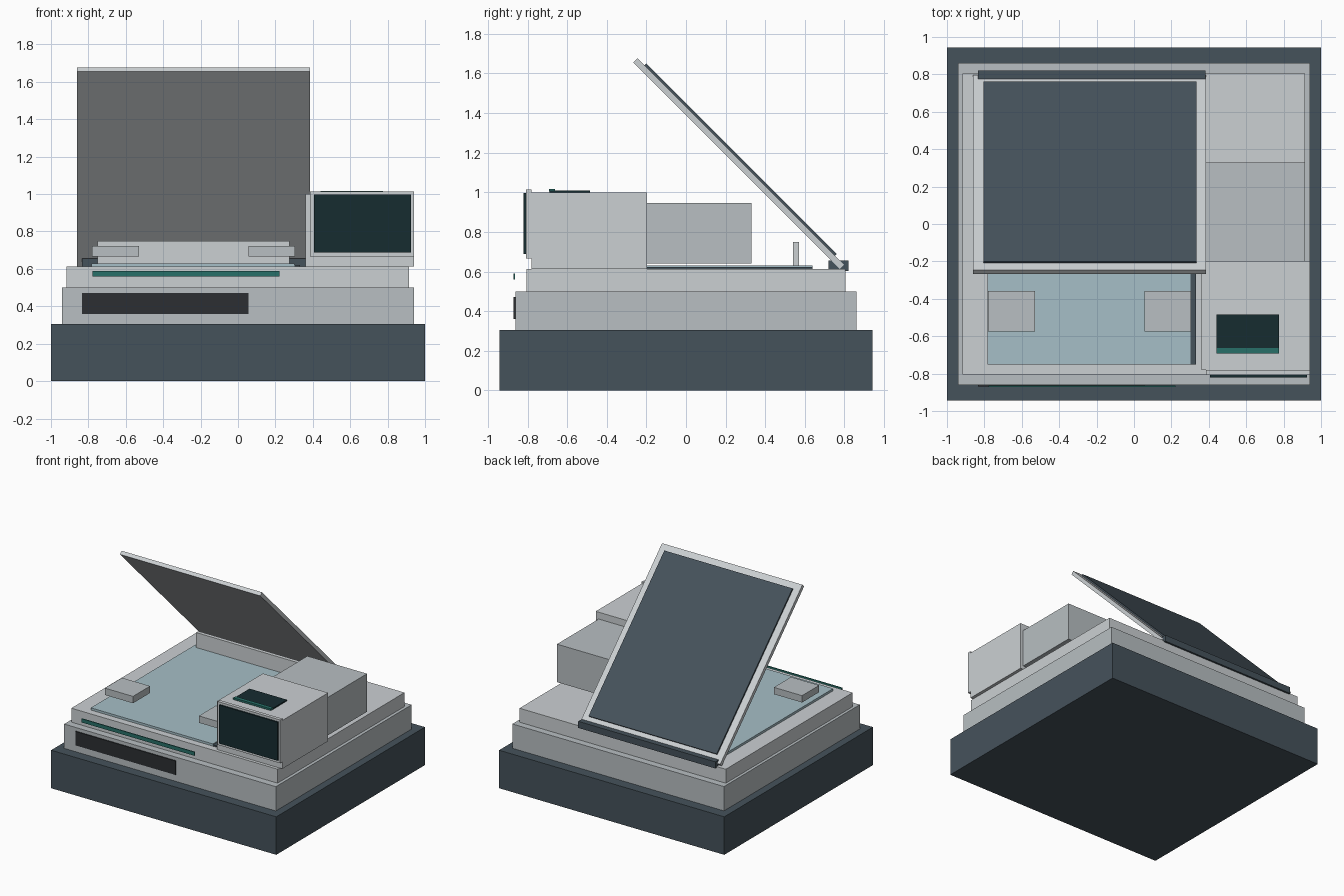
import bpy, math

if "Cube" in bpy.data.objects:
    bpy.data.objects.remove(bpy.data.objects["Cube"])

def mat(name, r, g, b):
    m = bpy.data.materials.new(name)
    m.diffuse_color = (r, g, b, 1)
    m.use_nodes = True
    m.node_tree.nodes["Principled BSDF"].inputs["Base Color"].default_value = m.diffuse_color
    return m

LIGHT = mat("light_plastic", 0.60, 0.63, 0.65)
MID = mat("mid_plastic", 0.48, 0.52, 0.54)
SLATE = mat("slate", 0.06, 0.085, 0.105)
BLACK = mat("black", 0.025, 0.028, 0.032)
SCREEN = mat("screen_dark", 0.008, 0.025, 0.03)
TEAL = mat("teal", 0.02, 0.16, 0.14)
GLASS = mat("glass", 0.38, 0.52, 0.57)

def box(name, x, y, z, m, tilt=0):
    """Box from (min, max) ranges, optionally tilted about x through its centre."""
    bpy.ops.mesh.primitive_cube_add(size=1, location=[(a + b) / 2 for a, b in (x, y, z)])
    o = bpy.context.object
    o.name = name
    o.scale = [b - a for a, b in (x, y, z)]
    o.rotation_euler.x = tilt
    o.data.materials.append(m)
    return o

def tilted(name, x, y, z, length, thick, m):
    """45 degree slab centred at y, z, leaning towards the front."""
    return box(name, x, (y - length / 2, y + length / 2),
               (z - thick / 2, z + thick / 2), m, -math.pi / 4)

# Stepped body
box("base", (-1, 1), (-.943, .943), (0, .305), SLATE)
box("lower_body", (-.94, .94), (-.862, .86), (.305, .5), MID)
box("upper_body", (-.917, .915), (-.805, .805), (.5, .612), LIGHT)

# Front details
box("paper_slot", (-.835, .055), (-.87, -.86), (.36, .472), BLACK)
box("status_strip", (-.778, .222), (-.872, -.864), (.56, .59), TEAL)

# Scanner bed
box("glass_bed", (-.782, .302), (-.75, .64), (.612, .63), GLASS)
box("bed_rail", (.302, .332), (-.75, .64), (.612, .622), SLATE)
box("rear_stop", (-.75, .275), (.54, .57), (.63, .75), LIGHT)
for side, x in (("left", -.78), ("right", .055)):
    box(side + "_guide", (x, x + .25), (-.575, -.358), (.667, .722), MID)

# Open lid with hinge
box("hinge_bar", (-.835, .383), (.72, .82), (.602, .655), SLATE)
tilted("lid", (-.862, .385), .265, 1.145, 1.475, .03, LIGHT)
tilted("lid_panel", (-.805, .333), .273, 1.162, 1.36, .02, SLATE)

# Control console
box("console", (.36, .94), (-.78, -.198), (.612, 1.0), LIGHT)
box("console_rear", (.385, .915), (-.198, .33), (.64, .945), MID)
box("screen_bezel", (.385, .94), (-.808, -.78), (.667, 1.015), LIGHT)
box("screen", (.407, .925), (-.82, -.808), (.688, .997), SCREEN)
box("top_pad", (.442, .775), (-.69, -.485), (1.0, 1.01), SCREEN)
box("top_pad_strip", (.442, .775), (-.692, -.662), (1.003, 1.016), TEAL)
